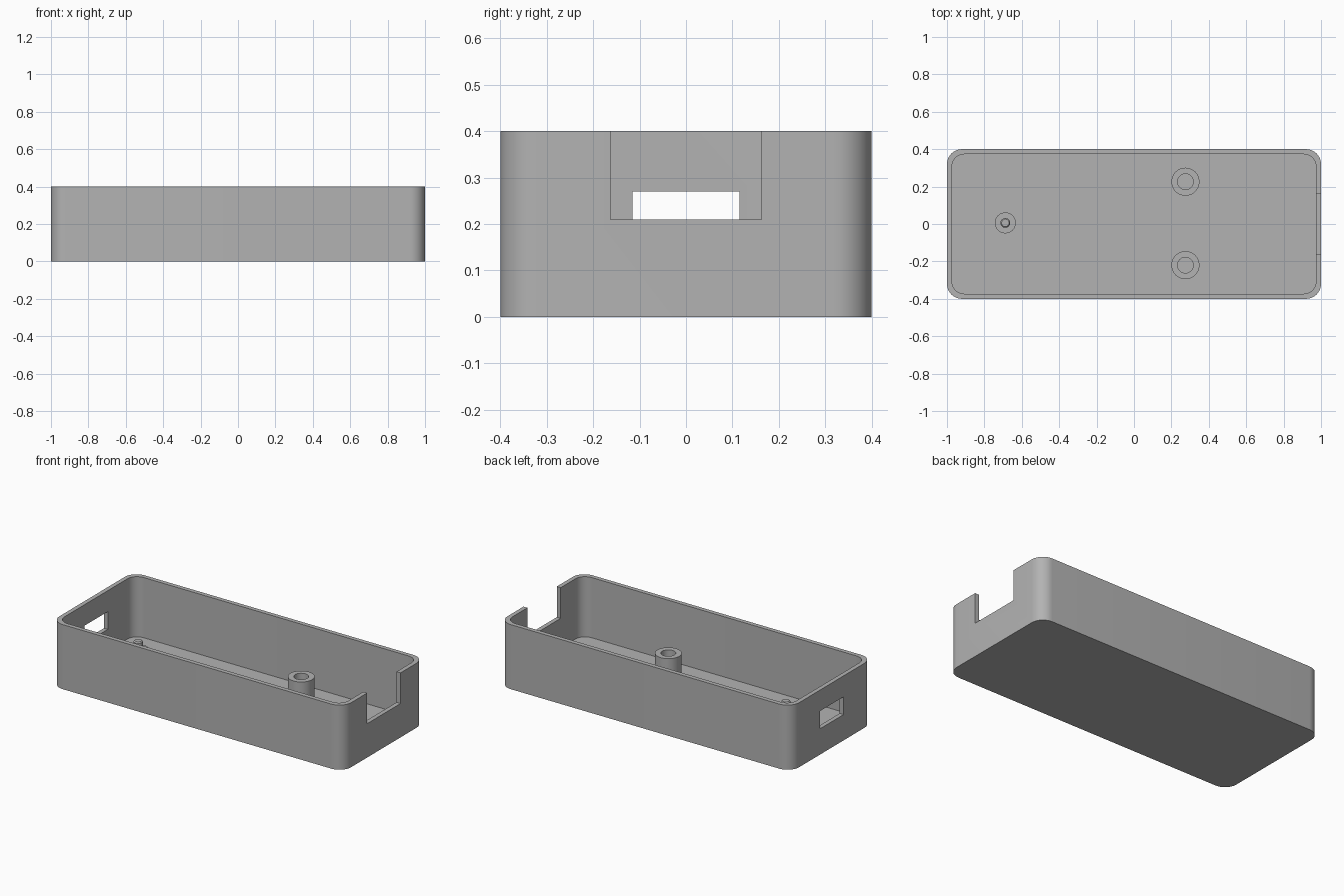
import bpy, bmesh, math

if "Cube" in bpy.data.objects:
    bpy.data.objects.remove(bpy.data.objects["Cube"], do_unlink=True)

HEIGHT, WALL, FLOOR = 0.4, 0.027, 0.027

grey = bpy.data.materials.new("plain grey")
grey.use_nodes = True
grey.diffuse_color = (0.45, 0.45, 0.45, 1)
grey.node_tree.nodes["Principled BSDF"].inputs["Base Color"].default_value = (0.45, 0.45, 0.45, 1)


def finish(name, bm):
    bmesh.ops.recalc_face_normals(bm, faces=bm.faces)
    mesh = bpy.data.meshes.new(name)
    bm.to_mesh(mesh)
    bm.free()
    mesh.materials.append(grey)
    obj = bpy.data.objects.new(name, mesh)
    bpy.context.collection.objects.link(obj)
    return obj


def select_only(obj):
    bpy.ops.object.select_all(action="DESELECT")
    obj.select_set(True)
    bpy.context.view_layer.objects.active = obj


def smooth(obj):
    select_only(obj)
    bpy.ops.object.shade_smooth_by_angle(angle=math.radians(30))


def bridge(bm, a, b):
    for i in range(len(a)):
        j = (i + 1) % len(a)
        bm.faces.new((a[i], a[j], b[j], b[i]))


def rounded_loop(bm, hx, hy, r, z, steps=10):
    """Ring of vertices around a rounded rectangle."""
    ring = []
    for k, (sx, sy) in enumerate(((1, 1), (-1, 1), (-1, -1), (1, -1))):
        for i in range(steps + 1):
            a = math.pi / 2 * (k + i / steps)
            ring.append(bm.verts.new((sx * (hx - r) + r * math.cos(a),
                                      sy * (hy - r) + r * math.sin(a), z)))
    return ring


def lathe(name, x, y, profile, sides=40):
    """Spin a closed (radius, z) profile; end points on the axis are capped."""
    bm = bmesh.new()
    rings = [[bm.verts.new((x + r * math.cos(2 * math.pi * i / sides),
                            y + r * math.sin(2 * math.pi * i / sides), z))
              for i in range(sides)] for r, z in profile]
    for a, b in zip(rings, rings[1:]):
        bridge(bm, a, b)
    bm.faces.new(rings[0])
    bm.faces.new(rings[-1])
    obj = finish(name, bm)
    smooth(obj)
    return obj


def cut_box(target, lo, hi):
    """Cut a box-shaped opening, then remove the cutter."""
    bm = bmesh.new()
    bmesh.ops.create_cube(bm, size=1)
    for v in bm.verts:
        v.co = [l if c < 0 else h for c, l, h in zip(v.co, lo, hi)]
    cutter = finish("opening_cutter", bm)
    cutter.hide_render = True
    mod = target.modifiers.new("opening", "BOOLEAN")
    mod.operation, mod.object, mod.solver = "DIFFERENCE", cutter, "EXACT"
    select_only(target)
    bpy.ops.object.modifier_apply(modifier=mod.name)
    bpy.data.objects.remove(cutter, do_unlink=True)


# Open tray with rounded corners
bm = bmesh.new()
loops = [rounded_loop(bm, 1, 0.4, 0.08, 0),
         rounded_loop(bm, 1, 0.4, 0.08, HEIGHT),
         rounded_loop(bm, 1 - WALL, 0.4 - WALL, 0.065, HEIGHT),
         rounded_loop(bm, 1 - WALL, 0.4 - WALL, 0.065, FLOOR)]
for a, b in zip(loops, loops[1:]):
    bridge(bm, a, b)
bm.faces.new(loops[0])
bm.faces.new(loops[-1])
tray = finish("enclosure_tray", bm)

# Notch in one end wall, window in the other
cut_box(tray, (0.95, -0.163, 0.21), (1.05, 0.163, 0.5))
cut_box(tray, (-1.05, -0.115, 0.16), (-0.95, 0.115, 0.27))
smooth(tray)

# Pair of hollow screw bosses
for side, sy in (("back", 1), ("front", -1)):
    lathe(side + "_screw_boss", 0.275, 0.003 + sy * 0.223,
          [(0.042, FLOOR + 0.001), (0.042, 0.16), (0.075, 0.16),
           (0.075, FLOOR - 0.005), (0.042, FLOOR - 0.005)])

# Support post with a chamfered locating peg
lathe("locating_post", -0.688, 0.006,
      [(0.056, FLOOR - 0.005), (0.056, 0.16), (0.026, 0.16),
       (0.026, 0.203), (0.02, 0.21)])
